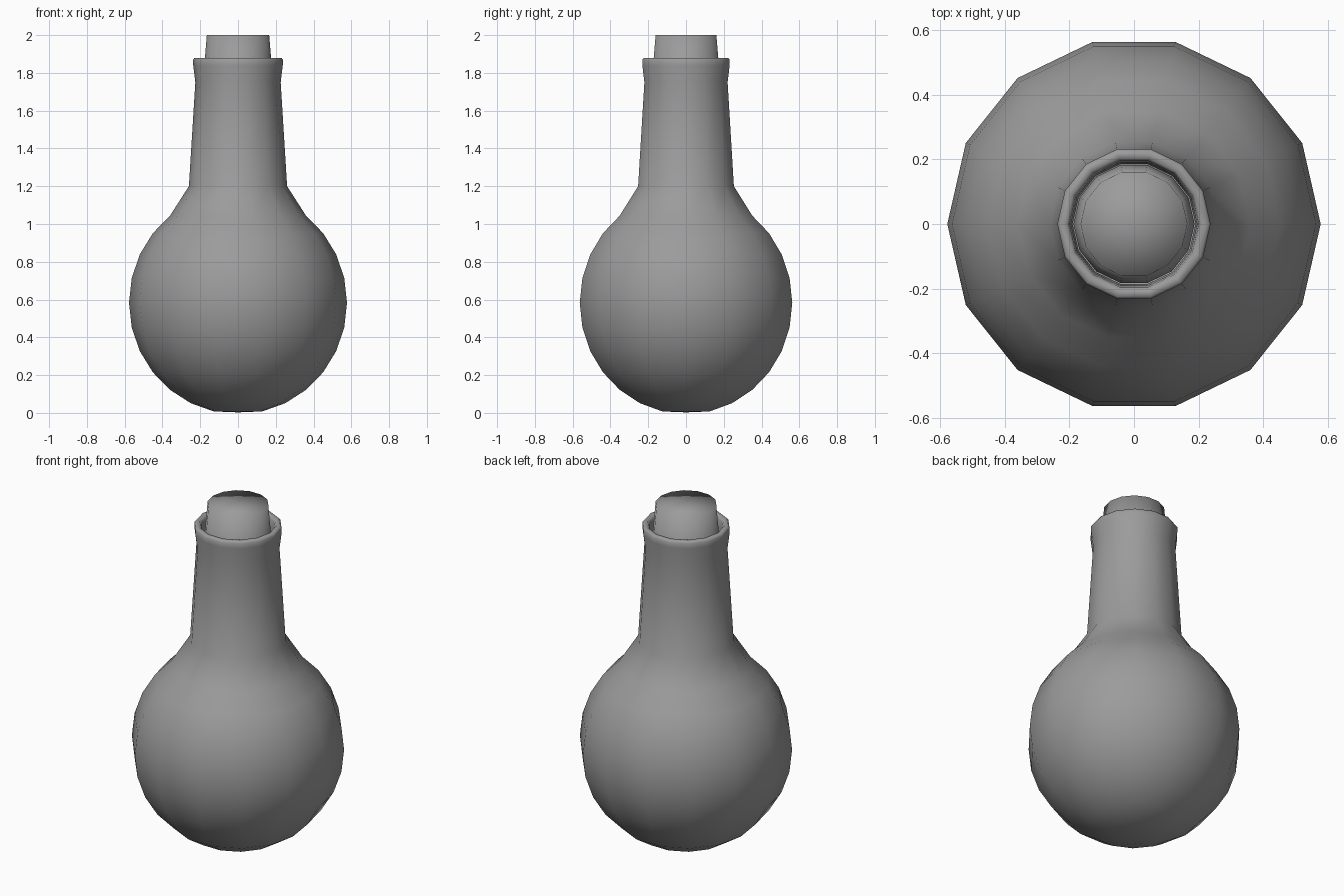
import bpy, bmesh, math

if "Cube" in bpy.data.objects:
    bpy.data.objects.remove(bpy.data.objects["Cube"])

SIDES = 14

grey = bpy.data.materials.new("dark_grey")
grey.diffuse_color = (0.33, 0.33, 0.33, 1)
grey.use_nodes = True
grey.node_tree.nodes["Principled BSDF"].inputs["Base Color"].default_value = grey.diffuse_color


def lathe(name, profile, angle):
    """Revolve (radius, z) points around z; radius 0 makes a pole."""
    bm = bmesh.new()
    rings = []
    for r, z in profile:
        if r == 0:
            rings.append([bm.verts.new((0, 0, z))])
        else:
            rings.append([bm.verts.new((r * math.cos(2 * math.pi * i / SIDES),
                                        r * math.sin(2 * math.pi * i / SIDES), z))
                          for i in range(SIDES)])
    for a, b in zip(rings, rings[1:]):
        for i in range(SIDES):
            j = (i + 1) % SIDES
            if len(a) == 1:
                bm.faces.new((a[0], b[j], b[i]))
            elif len(b) == 1:
                bm.faces.new((a[i], a[j], b[0]))
            else:
                bm.faces.new((a[i], a[j], b[j], b[i]))
    bmesh.ops.recalc_face_normals(bm, faces=bm.faces)
    mesh = bpy.data.meshes.new(name)
    bm.to_mesh(mesh)
    bm.free()
    mesh.materials.append(grey)
    obj = bpy.data.objects.new(name, mesh)
    bpy.context.collection.objects.link(obj)
    bpy.ops.object.select_all(action='DESELECT')
    obj.select_set(True)
    bpy.context.view_layer.objects.active = obj
    bpy.ops.object.shade_smooth_by_angle(angle=math.radians(angle))
    return obj


def bulb(radius, height, count):
    """Rings of a sphere with a nearly flat base, from the bottom upward."""
    pts = []
    for k in range(1, count):
        t = math.pi * k / 14
        pts.append((radius * math.sin(t), 0.583 - height * math.cos(t)))
    return [(0, pts[0][1] - 0.005)] + pts


# Flask: round body, tapering neck, rolled lip, hollow inside
outside = bulb(0.577, 0.59, 12) + [(0.26, 1.2), (0.226, 1.75), (0.237, 1.84),
                                   (0.237, 1.87), (0.23, 1.88)]
inside = [(0.208, 1.88), (0.2, 1.865), (0.195, 1.83), (0.19, 1.75), (0.225, 1.2)]
inside += bulb(0.54, 0.548, 12)[::-1]
lathe("flask", outside + inside, 70)

# Cork stopper, fully smooth shaded, widening down until it meets the neck
lathe("stopper", [(0, 1.68), (0.187, 1.68), (0.187, 1.74), (0.165, 2.0), (0, 2.0)], 180)
